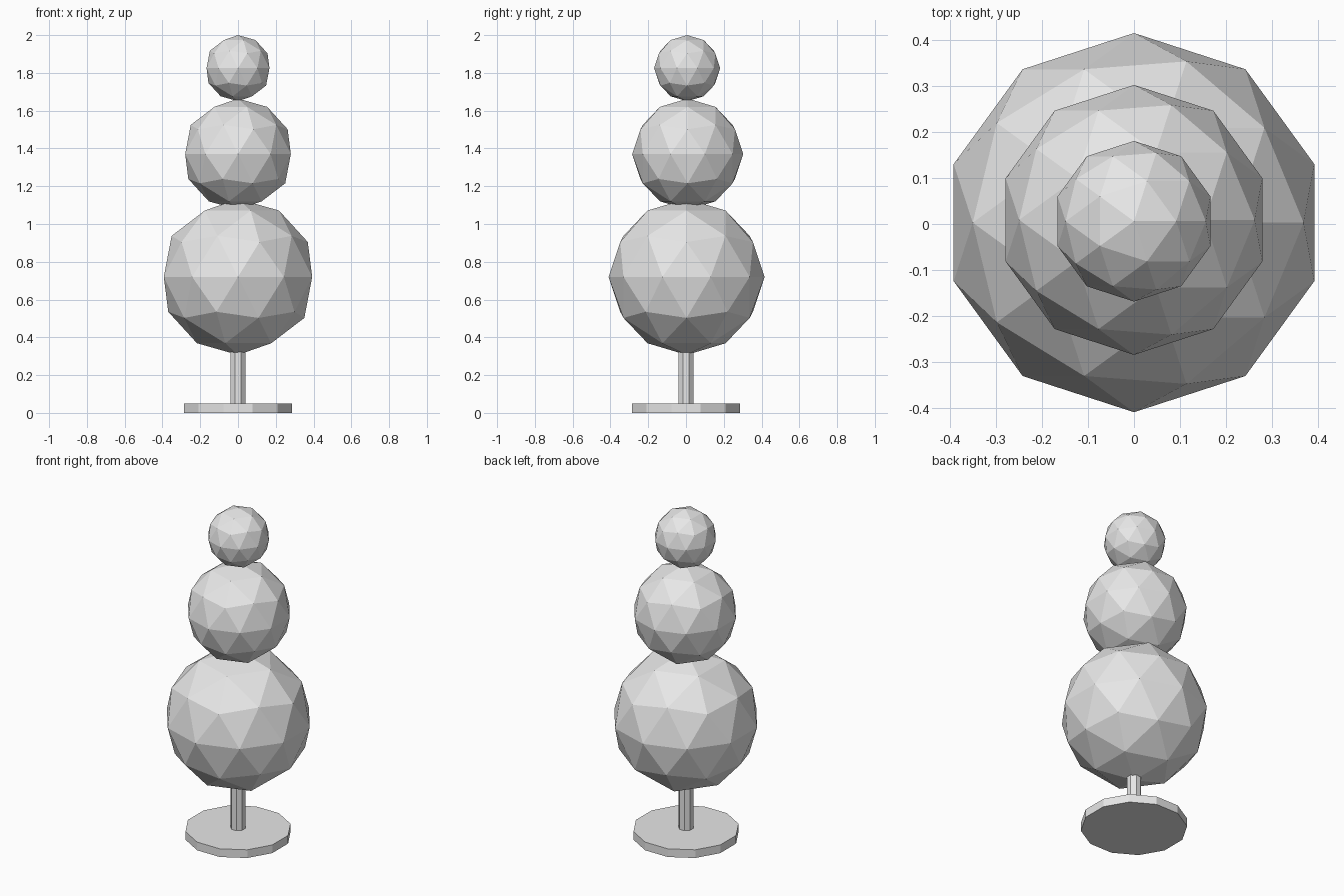
import bpy
import math

default_cube = bpy.data.objects.get("Cube")
if default_cube:
    bpy.data.objects.remove(default_cube, do_unlink=True)

# Single plain grey for every part
grey = bpy.data.materials.new("plain_grey")
GREY = (0.8, 0.8, 0.8, 1.0)
grey.diffuse_color = GREY
grey.use_nodes = True
grey.node_tree.nodes["Principled BSDF"].inputs["Base Color"].default_value = GREY


def finish(name):
    part = bpy.context.object
    part.name = name
    part.data.materials.append(grey)
    return part


def disc(name, sides, radius, bottom, top):
    """Upright prism with a flat side facing the front."""
    bpy.ops.mesh.primitive_cylinder_add(
        vertices=sides, radius=radius, depth=top - bottom,
        location=(0, 0, (bottom + top) / 2),
        rotation=(0, 0, math.pi / sides))
    return finish(name)


def foliage(name, radius, y, z):
    """Faceted ball of leaves."""
    bpy.ops.mesh.primitive_ico_sphere_add(
        subdivisions=2, radius=radius, location=(0, y, z))
    return finish(name)


# Stand and trunk
disc("base_plate", 12, 0.295, 0.0, 0.05)
disc("trunk", 8, 0.042, 0.04, 0.45)

# Three stacked balls, shrinking upward
foliage("lower_foliage", 0.413, 0.003, 0.72)
foliage("middle_foliage", 0.294, 0.009, 1.37)
foliage("top_foliage", 0.175, 0.006, 1.825)
